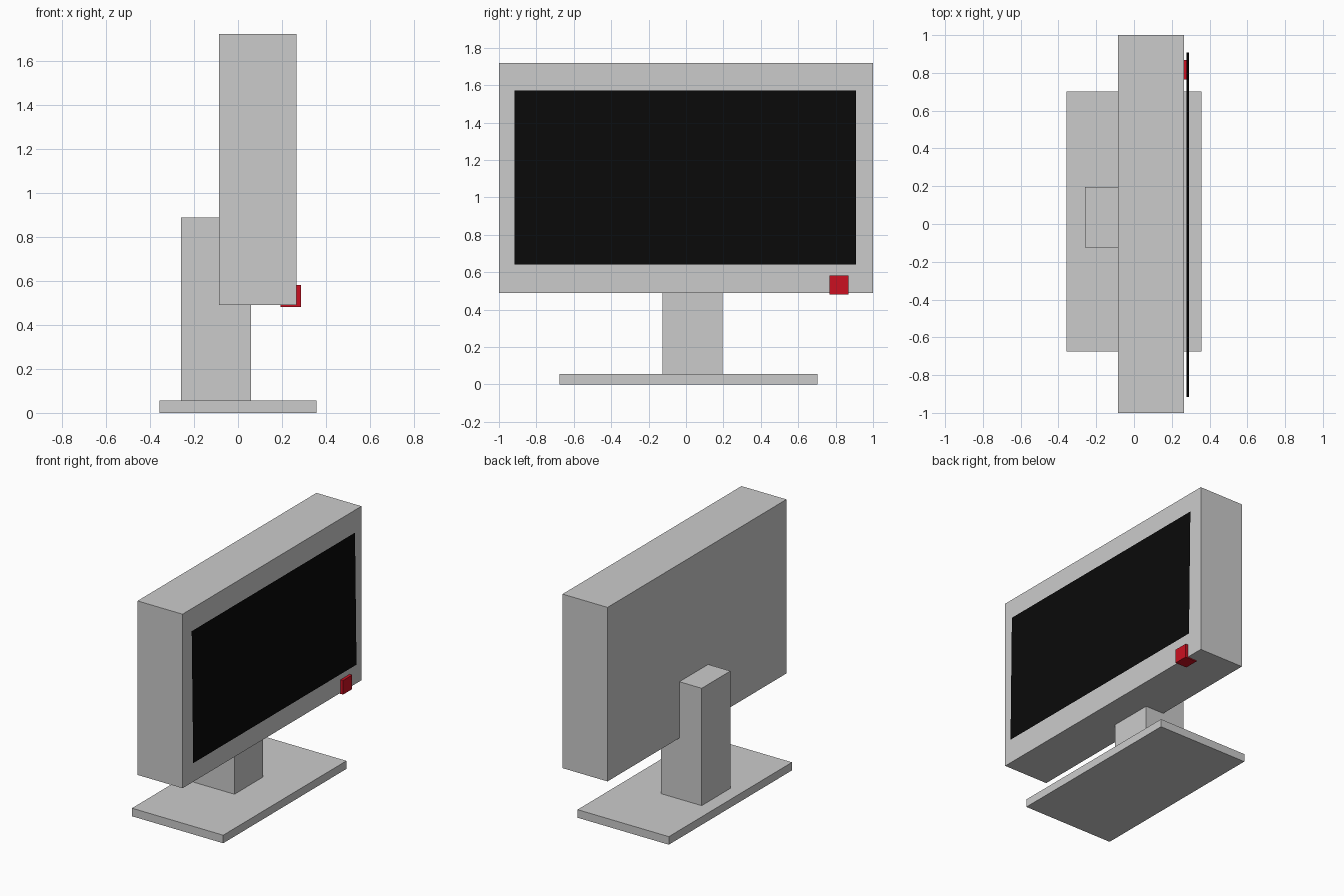
import bpy
import bmesh
from mathutils import Matrix, Vector

if "Cube" in bpy.data.objects:
    bpy.data.objects.remove(bpy.data.objects["Cube"])


def material(name, color):
    mat = bpy.data.materials.new(name)
    mat.diffuse_color = color
    mat.use_nodes = True
    mat.node_tree.nodes["Principled BSDF"].inputs["Base Color"].default_value = mat.diffuse_color
    return mat


def add_object(name, bm, mat=None):
    mesh = bpy.data.meshes.new(name)
    bm.to_mesh(mesh)
    bm.free()
    obj = bpy.data.objects.new(name, mesh)
    bpy.context.collection.objects.link(obj)
    if mat:
        mesh.materials.append(mat)
    return obj


def box(name, low, high, mat=None):
    """Axis-aligned box between two corners."""
    low, high = Vector(low), Vector(high)
    bm = bmesh.new()
    bmesh.ops.create_cube(bm, size=1, matrix=Matrix.Translation((low + high) / 2)
                          @ Matrix.Diagonal((*(high - low), 1)))
    return add_object(name, bm, mat)


black = material("screen_black", (0.003, 0.003, 0.003, 1))
red = material("button_red", (0.6, 0.005, 0.015, 1))

# Stand
box("base", (-0.357, -0.675, 0), (0.357, 0.702, 0.057))
box("neck", (-0.26, -0.125, 0.057), (0.06, 0.196, 0.887))

# Monitor body, its screen side facing +x
box("housing", (-0.086, -1, 0.489), (0.266, 1, 1.72))

# Power button on the lower corner
box("power_button", (0.194, 0.766, 0.482), (0.286, 0.868, 0.582), red)

# Screen: a single sheet, leaning back very slightly
bm = bmesh.new()
corners = [(0.291, -0.916, 0.641), (0.291, 0.909, 0.641),
           (0.279, 0.909, 1.571), (0.279, -0.916, 1.571)]
bm.faces.new([bm.verts.new(c) for c in corners])
add_object("screen", bm, black)
